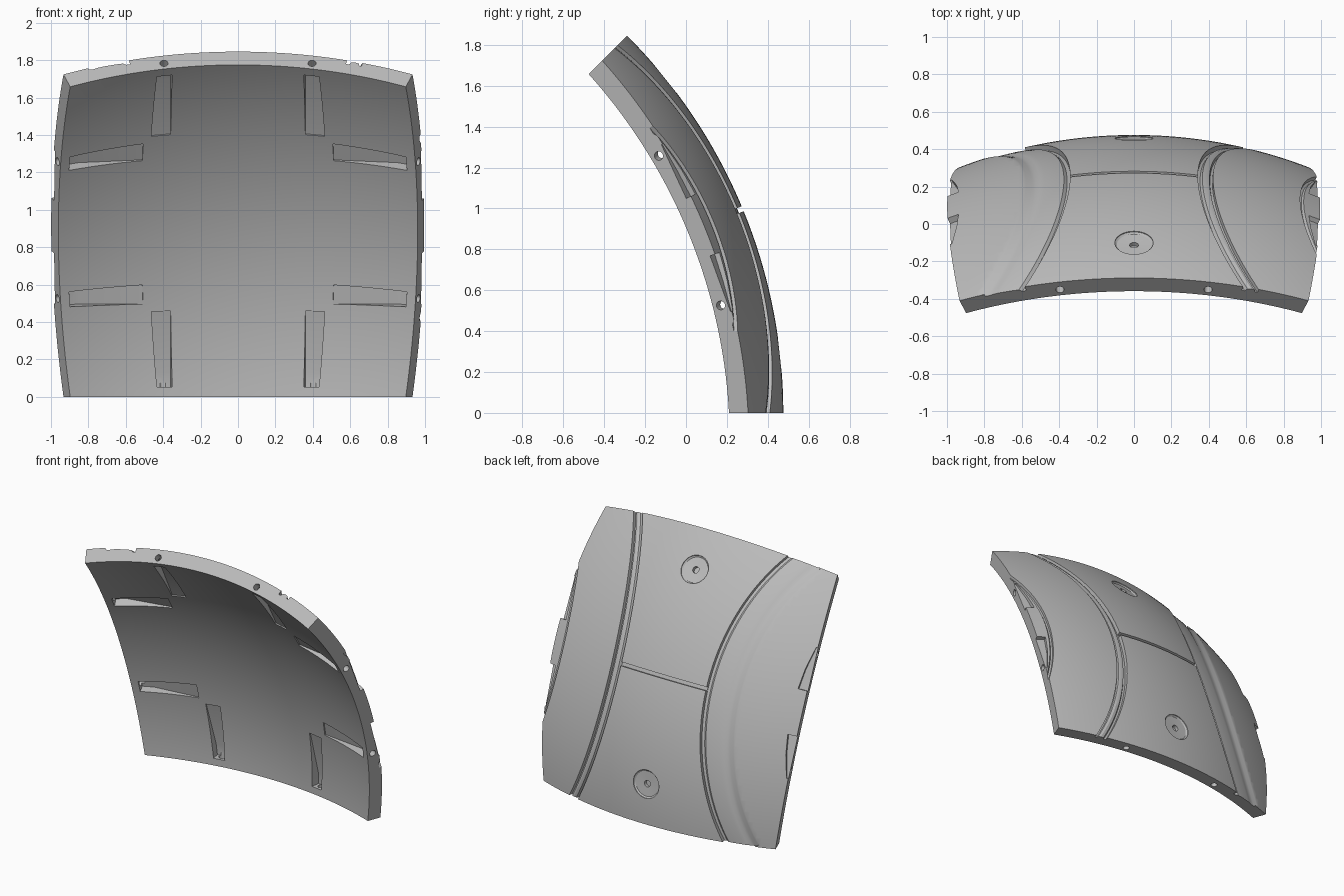
import bpy, bmesh, math
from mathutils import Vector

if "Cube" in bpy.data.objects:
    bpy.data.objects.remove(bpy.data.objects["Cube"])

# Panel is a patch of a spherical shell: a runs across, b runs up, r is the radius
OUTER, INNER = 2.61, 2.51
HALF = math.radians(22.5)
T = math.tan(HALF)
CENTRE = Vector((0, -2.134, 0))
AHEAD = Vector((0, math.cos(HALF), math.sin(HALF)))
UP = Vector((0, -math.sin(HALF), math.cos(HALF)))


def place(a, b, r):
    return CENTRE + (Vector((a, 0, 0)) + UP * b + AHEAD).normalized() * r


def loft(name, rings):
    """Closed solid skinned through rings of (a, b, r) points."""
    bm = bmesh.new()
    rows = [[bm.verts.new(place(*p)) for p in ring] for ring in rings]
    n = len(rows[0])
    for low, high in zip(rows, rows[1:]):
        for i in range(n):
            j = (i + 1) % n
            bm.faces.new((low[i], low[j], high[j], high[i]))
    bm.faces.new(rows[0][::-1])
    bm.faces.new(rows[-1])
    bmesh.ops.recalc_face_normals(bm, faces=bm.faces)
    mesh = bpy.data.meshes.new(name)
    bm.to_mesh(mesh)
    bm.free()
    return bpy.data.objects.new(name, mesh)


cutters = bpy.data.collections.new("cutters")
bpy.context.scene.collection.children.link(cutters)


def cut(name, rings):
    ob = loft(name, rings)
    ob.hide_render = True
    cutters.objects.link(ob)


def span(low, high, steps):
    return [low + (high - low) * i / steps for i in range(steps + 1)]


def arc_cut(name, side, centre, radius, sweep, profile):
    """Sweep a profile of (inward offset, height) points along a circular arc."""
    rings = []
    for t in span(-sweep, sweep, 48):
        rings.append([(side * (centre - (radius - o) * math.cos(t)),
                       (radius - o) * math.sin(t), OUTER + h) for o, h in profile])
    cut(name, rings)


# Curved shell
steps = [math.tan(t) for t in span(-HALF, HALF, 56)]
panel = loft("curved_panel", [[(a, b, OUTER) for a in steps] +
                              [(a, b, INNER) for a in reversed(steps)] for b in steps])
bpy.context.scene.collection.objects.link(panel)

# Curved grooves: a double one on the left, a wide soft one on the right
arc_cut("left_groove", 1, 0.929, 0.797, 0.6,
        [(0, .03), (0, -.028), (.006, -.028), (.010, -.010), (.018, -.006),
         (.025, -.010), (.027, -.024), (.032, -.024), (.032, .03)])
arc_cut("right_groove", -1, 0.929, 0.797, 0.62,
        [(0, .03), (0, -.03), (.008, -.03), (.014, -.016), (.03, -.013), (.055, -.011),
         (.066, -.012), (.075, -.016), (.084, -.012), (.095, -.003), (.105, .004), (.105, .03)])

# Cross groove joining the two
cut("cross_groove", [[(a, b, OUTER + h) for b, h in
                      ((-.005, .03), (-.005, -.025), (.005, -.025), (.005, .03))]
                     for a in span(-.137, .137, 16)])

# Long shallow recess at the left edge
arc_cut("edge_recess", 1, 0.897, 0.535, 0.5,
        [(0, .03), (0, -.02), (.006, -.02), (.010, -.008), (.06, -.008), (.06, .03)])

for s in (-1, 1):
    # Round dish with a pin hole
    rings = []
    for radius, h in ((.041, .03), (.041, -.005), (.037, -.013), (.0095, -.017), (.0095, -.04)):
        rings.append([(radius * math.cos(k * math.tau / 40),
                       s * .292 + radius * math.sin(k * math.tau / 40), OUTER + h)
                      for k in range(40)])
    cut("dish", rings)

    for e in (-1, 1):
        # Tapered notch on the side edge
        cut("edge_notch", [[(s * a, e * b, OUTER + h) for a, h in
                            ((edge, .03), (edge, -deep), (.44, -deep), (.44, .03))]
                           for b, edge, deep in ((.064, .386, .035), (.12, .393, .03),
                                                 (.187, .409, .015))])
        # Wedge slot on the inside and a peg hole in the rim, at each of the four edges
        for swap in (False, True):
            def spot(along, across, r):
                p = (s * along, e * across)
                return (p[1], p[0], r) if swap else (p[0], p[1], r)

            cut("wedge_slot", [[spot(u, .17 + d * half, INNER + h) for d, h in
                                ((-1, -.03), (-1, deep), (1, deep), (1, -.03))]
                               for u, half, deep in ((.21, .022, .008), (.355, .019, .06),
                                                     (.39, .018, .06))])
            cut("peg_hole", [[spot(u, .17 + .0095 * math.cos(k * math.tau / 20),
                                   2.553 + .023 * math.sin(k * math.tau / 20))
                              for k in range(20)] for u in (.38, .44)])

# Carve the shell, then drop the cutters
carve = panel.modifiers.new("carve", 'BOOLEAN')
carve.operation = 'DIFFERENCE'
carve.solver = 'EXACT'
carve.operand_type = 'COLLECTION'
carve.collection = cutters
bpy.context.view_layer.objects.active = panel
panel.select_set(True)
bpy.ops.object.modifier_apply(modifier="carve")
for ob in list(cutters.objects):
    bpy.data.objects.remove(ob)
bpy.data.collections.remove(cutters)

# Plain grey finish
grey = bpy.data.materials.new("light_grey")
grey.use_nodes = True
grey.diffuse_color = (.5, .5, .5, 1)
grey.node_tree.nodes["Principled BSDF"].inputs["Base Color"].default_value = (.5, .5, .5, 1)
panel.data.materials.clear()
panel.data.materials.append(grey)
for face in panel.data.polygons:
    face.material_index = 0
bpy.ops.object.shade_smooth_by_angle(angle=math.radians(25))
